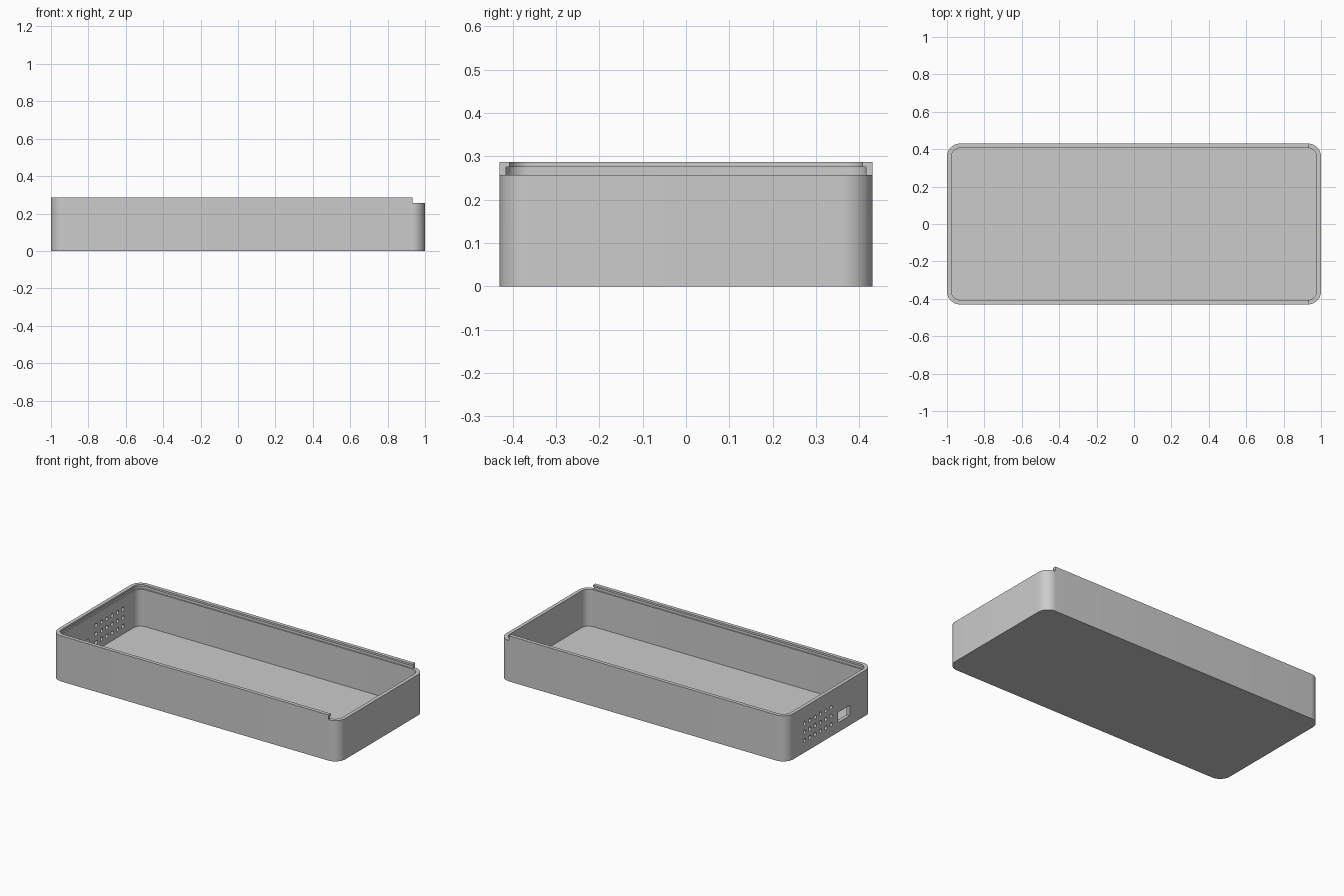
import bpy, bmesh, math
from mathutils import Matrix

cube = bpy.data.objects.get("Cube")
if cube:
    bpy.data.objects.remove(cube, do_unlink=True)

HALF_X, HALF_Y, HEIGHT = 1.0, 0.43, 0.287
FLOOR, LEDGE, LIP = 0.025, 0.257, 0.275

grey = bpy.data.materials.new("plain grey")
grey.use_nodes = True
colour = (0.6, 0.6, 0.6, 1)
grey.diffuse_color = colour
grey.node_tree.nodes["Principled BSDF"].inputs["Base Color"].default_value = colour


def make_object(name, bm):
    bmesh.ops.recalc_face_normals(bm, faces=bm.faces)
    mesh = bpy.data.meshes.new(name)
    bm.to_mesh(mesh)
    bm.free()
    mesh.materials.append(grey)
    obj = bpy.data.objects.new(name, mesh)
    bpy.context.collection.objects.link(obj)
    return obj


def rounded_prism(name, x0, x1, half_y, z0, z1, radius, steps=12):
    """Upright prism with rounded vertical corners."""
    bm = bmesh.new()
    verts = []
    corners = [(x1 - radius, half_y - radius), (x0 + radius, half_y - radius),
               (x0 + radius, radius - half_y), (x1 - radius, radius - half_y)]
    for i, (cx, cy) in enumerate(corners):
        for s in range(steps + 1):
            a = math.pi / 2 * (i + s / steps)
            verts.append(bm.verts.new((cx + radius * math.cos(a), cy + radius * math.sin(a), z0)))
    base = bm.faces.new(verts)
    top = bmesh.ops.extrude_face_region(bm, geom=[base])["geom"]
    bmesh.ops.translate(bm, vec=(0, 0, z1 - z0),
                        verts=[v for v in top if isinstance(v, bmesh.types.BMVert)])
    return make_object(name, bm)


def box(bm, x0, x1, y0, y1, z0, z1):
    size = Matrix.Diagonal((x1 - x0, y1 - y0, z1 - z0, 1))
    centre = Matrix.Translation(((x0 + x1) / 2, (y0 + y1) / 2, (z0 + z1) / 2))
    bmesh.ops.create_cube(bm, size=1, matrix=centre @ size)


# Outer body
tray = rounded_prism("tray", -HALF_X, HALF_X, HALF_Y, 0, HEIGHT, 0.07)

# Open cavity and the groove for a sliding lid
cavity = rounded_prism("cavity_cutter", -0.977, 0.977, 0.407, FLOOR, 0.4, 0.05)
groove = rounded_prism("groove_cutter", -0.985, 1.2, 0.415, LEDGE, LIP, 0.05)

# Lowered end where the lid slides in
bm = bmesh.new()
box(bm, 0.932, 1.3, -0.6, 0.6, LEDGE, 0.5)
notch = make_object("notch_cutter", bm)

# Grid of vent holes and a socket window in the other end
bm = bmesh.new()
turn = Matrix.Rotation(math.pi / 2, 4, 'Y')
for col in range(6):
    for row in range(3):
        place = Matrix.Translation((-1, 0.25 - 0.053 * col, 0.075 + 0.054 * row))
        bmesh.ops.create_cone(bm, cap_ends=True, segments=16, radius1=0.012,
                              radius2=0.012, depth=0.1, matrix=place @ turn)
box(bm, -1.05, -0.95, -0.2, -0.085, 0.06, 0.125)
openings = make_object("end_openings_cutter", bm)

# Cut everything out, then bake the result
cutters = [cavity, groove, notch, openings]
for cutter in cutters:
    cutter.hide_render = True
    mod = tray.modifiers.new(cutter.name, 'BOOLEAN')
    mod.operation = 'DIFFERENCE'
    mod.solver = 'EXACT'
    mod.object = cutter
bpy.context.view_layer.update()
baked = bpy.data.meshes.new_from_object(tray.evaluated_get(bpy.context.evaluated_depsgraph_get()))
tray.modifiers.clear()
tray.data = baked
for cutter in cutters:
    bpy.data.objects.remove(cutter, do_unlink=True)

# Smooth corners, crisp rims
bpy.ops.object.select_all(action='DESELECT')
tray.select_set(True)
bpy.context.view_layer.objects.active = tray
bpy.ops.object.shade_smooth_by_angle(angle=math.radians(30))
